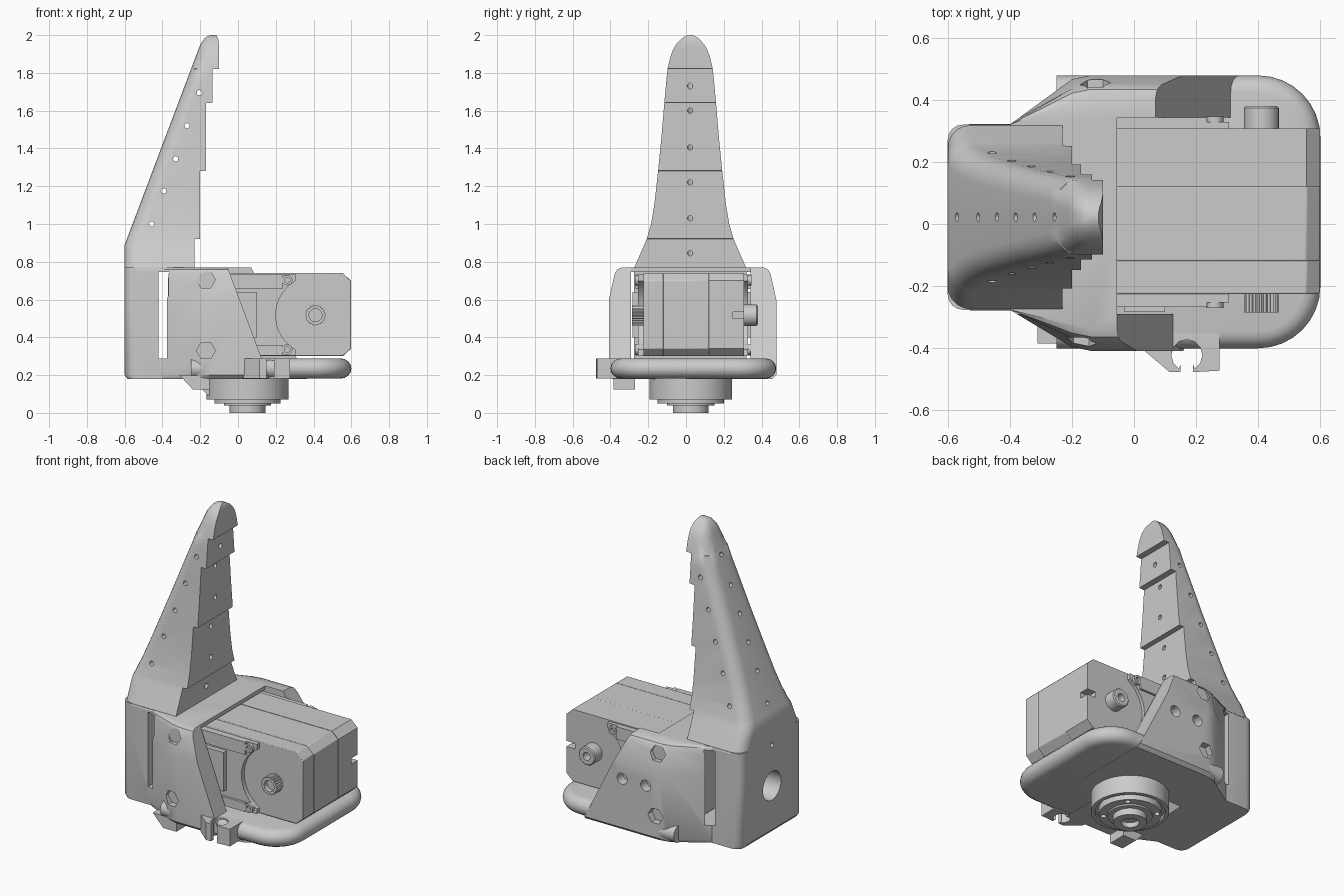
import bpy, bmesh, math
from mathutils import Vector

if "Cube" in bpy.data.objects:
    bpy.data.objects.remove(bpy.data.objects["Cube"])

CY = 0.022  # centre line of the finger in y


def finish(bm, name, angle=32):
    bmesh.ops.remove_doubles(bm, verts=bm.verts, dist=1e-5)
    bmesh.ops.recalc_face_normals(bm, faces=bm.faces)
    me = bpy.data.meshes.new(name)
    bm.to_mesh(me)
    bm.free()
    ob = bpy.data.objects.new(name, me)
    bpy.context.collection.objects.link(ob)
    shade(ob, angle)
    return ob


def shade(ob, angle=32):
    bpy.ops.object.select_all(action='DESELECT')
    ob.select_set(True)
    bpy.context.view_layer.objects.active = ob
    bpy.ops.object.shade_smooth_by_angle(angle=math.radians(angle))


def add_loft(bm, rings, caps=True):
    vs = [[bm.verts.new(p) for p in r] for r in rings]
    n = len(vs[0])
    for a, b in zip(vs, vs[1:]):
        for i in range(n):
            j = (i + 1) % n
            bm.faces.new((a[i], a[j], b[j], b[i]))
    if caps:
        bm.faces.new(vs[0][::-1])
        bm.faces.new(vs[-1])


def loft(name, rings):
    bm = bmesh.new()
    add_loft(bm, rings)
    return finish(bm, name)


def prism(name, poly, axis, a, b, bevel=0):
    """Polygon (x,z) pushed along y, or (x,y) pushed along z."""
    put = (lambda p, h: (p[0], h, p[1])) if axis == 'y' else (lambda p, h: (p[0], p[1], h))
    ob = loft(name, [[put(p, h) for p in poly] for h in (a, b)])
    if bevel:
        m = ob.modifiers.new('bevel', 'BEVEL')
        m.width, m.segments, m.limit_method = bevel, 2, 'ANGLE'
    return ob


def rect(x0, x1, z0, z1):
    return [(x0, z0), (x1, z0), (x1, z1), (x0, z1)]


def lathe(name, prof, centre, axis='z', n=48, teeth=0):
    rings = []
    for r, h in prof:
        ring = []
        for i in range(n):
            rr = max(r, 0.001) * (0.9 if teeth and r > teeth and i % 2 else 1)
            u, v = rr * math.cos(math.tau * i / n), rr * math.sin(math.tau * i / n)
            o = (u, v, h) if axis == 'z' else (u, h, v)
            ring.append(Vector(centre) + Vector(o))
        rings.append(ring)
    return loft(name, rings)


def drill(ob, holes):
    """holes: (start, end, radius, sides) cut from ob in one go."""
    bm = bmesh.new()
    for a, b, r, n in holes:
        a, b = Vector(a), Vector(b)
        q = (b - a).to_track_quat('Z', 'Y')
        add_loft(bm, [[p + q @ Vector((r * math.cos(math.tau * i / n), r * math.sin(math.tau * i / n), 0))
                       for i in range(n)] for p in (a, b)])
    cut(ob, finish(bm, 'hole_cutter'))


def cut(ob, cutter):
    m = ob.modifiers.new('cut', 'BOOLEAN')
    m.operation, m.solver, m.object = 'DIFFERENCE', 'EXACT', cutter
    bpy.ops.object.select_all(action='DESELECT')
    bpy.context.view_layer.objects.active = ob
    ob.select_set(True)
    bpy.ops.object.modifier_apply(modifier=m.name)
    bpy.data.objects.remove(cutter, do_unlink=True)
    shade(ob)


def lerp(tab, z):
    for (z0, v0), (z1, v1) in zip(tab, tab[1:]):
        if z <= z1:
            return v0 + (v1 - v0) * (z - z0) / (z1 - z0)
    return tab[-1][1]


def arc(cx, cy, r, a0, a1, n):
    return [(cx + r * math.cos(math.radians(a0 + (a1 - a0) * i / n)),
             cy + r * math.sin(math.radians(a0 + (a1 - a0) * i / n))) for i in range(n + 1)]


# Finger: stacked sections with a stepped gripping face and rounded back
WIDTH = [(.76, .30), (.84, .265), (.92, .23), (1.0, .207), (1.1, .19), (1.28, .17), (1.46, .152), (1.64, .137),
         (1.75, .127), (1.82, .12), (1.88, .106), (1.92, .092), (1.95, .075), (1.98, .048), (1.992, .03), (2, .012)]
BACK = [(.76, -.6), (.89, -.6), (1.95, -.2), (1.98, -.18), (1.992, -.165), (2, -.145)]
STEPS = [(.92, -.23), (1.28, -.2), (1.64, -.17), (1.82, -.135), (3, -.1)]
levels = {z for z, _ in WIDTH} | {z for z, _ in BACK} | {z + .002 for z, _ in STEPS[:-1]}
rings = []
for z in sorted(levels):
    w, xb = lerp(WIDTH, z), lerp(BACK, z)
    xf = next(x for s, x in STEPS if z <= s + 1e-6)
    if z > 1.97:
        xf -= (z - 1.97) * .5
    r = min(.075, w * .75, (xf - xb) * .6)
    pts = [(xf, CY + w)] + arc(xb + r, CY + w - r, r, 90, 180, 5) + arc(xb + r, CY - w + r, r, 180, 270, 5) + [(xf, CY - w)]
    rings.append([(x, y, z) for x, y in pts])
finger = loft('finger', rings)
side = [((x, -.5, z), (x, .5, z), .014, 12) for x, z in
        [(-.205, 1.695), (-.27, 1.52), (-.33, 1.345), (-.393, 1.175), (-.457, 1.0)]]
through = []
for p, q in [((-.135, 1.73), (-.255, 1.80)), ((-.17, 1.6), (-.32, 1.63)), ((-.17, 1.405), (-.38, 1.47)),
             ((-.2, 1.22), (-.44, 1.31)), ((-.2, 1.03), (-.5, 1.15)), ((-.23, .845), (-.57, .97))]:
    a, b = Vector((p[0], CY, p[1])), Vector((q[0], CY, q[1]))
    d = (b - a).normalized() * .06
    through.append((a - d, b + d, .014, 12))
drill(finger, side)
drill(finger, through)

# Housing shell: lofted outline, chamfered towards the top, slanted wall ends
rings = []
for z, i, xb in [(.18, .02, -.585), (.2, 0, -.6), (.6, 0, -.6), (.735, .03, -.6), (.76, .045, -.6), (.77, .07, -.6)]:
    yp, yn = .478 - i, -.408 + i
    xp, xn = .31 - (z - .29) * .5, .125 - (z - .29) * .375
    pts = [(xn, 0), (xp, 0), (xp, yp), (-.14, yp), (-.2, yp - .012), (-.4, .32)]
    pts += arc(xb + .05, .27, .05, 90, 180, 4) + arc(xb + .05, -.226, .05, 180, 270, 4)
    pts += [(-.4, -.276), (-.2, yn + .012), (-.14, yn), (xn, yn)]
    rings.append([(x, y, z) for x, y in pts])
housing = loft('housing', rings)
cut(housing, prism('cavity', [(-.42, .287), (1, .287), (1, 1), (-.055, 1), (-.055, .747), (-.42, .747)], 'y', -.29, .342))
drill(housing, [((-.7, CY, .47), (-.38, CY, .47), .088, 32), ((-.7, CY, .72), (-.5, CY, .72), .015, 12)] +
      [((x, y, z), (x, y + s * .085, z), .05, 6) for x, y, s in [(-.17, -.45, 1), (-.125, .52, -1)] for z in (.33, .705)] +
      [((x, .52, .5), (x, .42, .5), .034, 20) for x in (-.06, .1)])

# Base plate with a fully rounded rim
rings = []
for k in range(9):
    t = math.pi * k / 8
    i = .055 * (1 - math.sin(t))
    r = .2 - i
    pts = [(-.25, .478 - i), (-.25, -.4 + i)] + arc(.4, -.2, r, -90, 0, 8) + arc(.4, .278, r, 0, 90, 8)
    rings.append([(x, y, .235 - .053 * math.cos(t)) for x, y in pts])
loft('base_plate', rings)

# Cable clip with keyhole slot, and underside lugs
clip = [(.03, -.405), (.115, -.477), (.15, -.477), (.15, -.45)] + arc(.17, -.422, .05, 240, -60, 10) + \
       [(.19, -.45), (.19, -.477), (.275, -.472), (.275, -.35), (.03, -.35)]
prism('cable_clip', clip, 'z', .182, .288)
prism('nut_lug', [(-.31, .2), (-.24, .125), (-.15, .125), (-.15, .2)], 'y', -.385, -.27)
prism('rear_lug', [(-.27, .2), (-.16, .095), (0, .095), (0, .2)], 'y', -.06, .11)

# Turntable bearing below the base
table = lathe('turntable', [(0, .2), (.218, .2), (.218, .07), (.195, .07), (.195, .09), (.175, .09), (.175, .05),
                            (.125, .05), (.125, .04), (.095, .04), (.095, 0), (.05, 0), (.05, .03), (0, .03)],
              (.05, .025, 0), n=64)
drill(table, [((.05 + .15 * math.cos(a), .025 + .15 * math.sin(a), 0),
               (.05 + .15 * math.cos(a), .025 + .15 * math.sin(a), .08), .016, 12)
              for a in (math.pi / 4 + k * math.pi / 2 for k in range(4))])

# Motor: three case slabs with thin seams
case = [(-.3, .3), (.555, .3), (.598, .34), (.598, .70), (.555, .74), (-.3, .74)]
prism('motor_case_front', case, 'y', -.225, -.119, .004)
prism('motor_case_middle', case, 'y', -.119, .121, .004)
back = prism('motor_case_back', case, 'y', .121, .308)
cut(back, prism('slot', rect(.54, .7, .5, .535), 'y', .25, .4))

# Motor side covers with scooped end, rails and screw bosses
SX, SZ = .41, .517
cover = [(-.28, .305), (.305, .305)] + arc(SX, SZ, .21, 240, 120, 16) + [(.305, .733), (-.28, .733)]
for tag, y, s, h in [('front', -.225, -1, .028), ('back', .308, 1, .02)]:
    prism('side_cover_' + tag, cover, 'y', y - s * .01, y + s * h)
    for n, z0, z1 in [('low', .305, .36), ('high', .655, .733)]:
        prism(f'side_rail_{n}_{tag}', rect(-.2, .235, z0, z1), 'y', y, y + s * (h + .014))
        bz = .335 if n == 'low' else .703
        lathe(f'screw_boss_{n}_{tag}', [(0, 0), (.028, 0), (.028, s * (h + .018)), (.015, s * (h + .018)),
                                        (.015, s * .012), (0, s * .012)], (.26, y, bz), 'y', 20)
    prism('connector_' + tag, rect(-.03, .1, .4, .64), 'y', y, y + s * (h + .03))

# Output shafts: splined at the front, plain hub at the back
lathe('output_spline', [(0, .01), (.055, .01), (.055, -.06), (.034, -.06), (.034, -.03), (0, -.03)],
      (SX, -.225, SZ), 'y', 48, .05)
lathe('idler_hub', [(0, -.01), (.056, -.01), (.056, .066), (.05, .072), (.024, .072), (.024, .02), (0, .02)],
      (SX, .308, SZ), 'y', 40)
